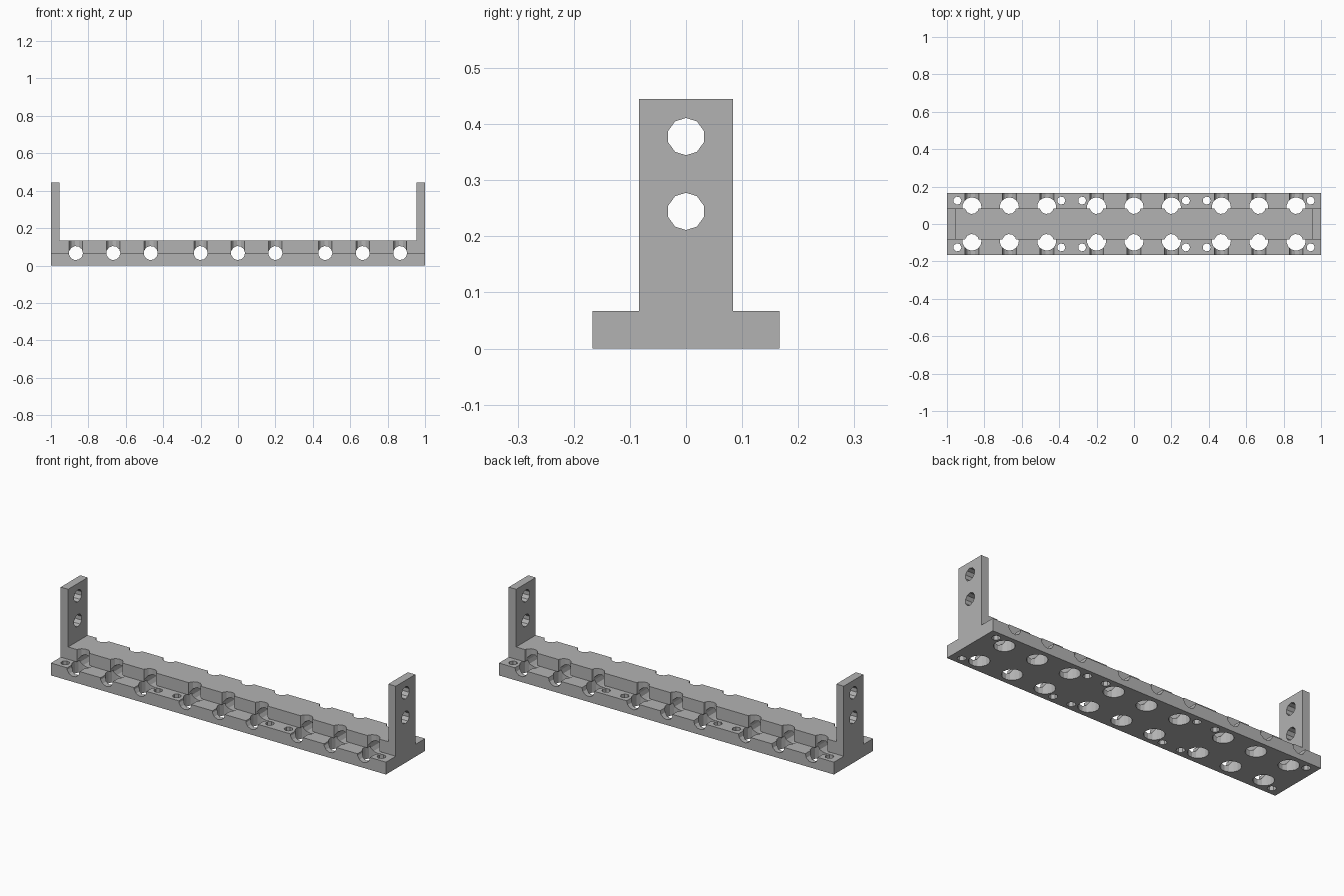
import bpy, bmesh
from math import cos, sin, tau, pi
from mathutils import Matrix

if "Cube" in bpy.data.objects:
    bpy.data.objects.remove(bpy.data.objects["Cube"], do_unlink=True)

U = 1 / 90  # one design unit; the bracket is 180 units long

grey = bpy.data.materials.new("plain grey")
grey.use_nodes = True
grey.diffuse_color = (0.45, 0.45, 0.45, 1)
grey.node_tree.nodes["Principled BSDF"].inputs["Base Color"].default_value = (0.45, 0.45, 0.45, 1)


def make_object(name, bm):
    bmesh.ops.recalc_face_normals(bm, faces=bm.faces)
    bmesh.ops.scale(bm, vec=(U, U, U), verts=bm.verts)
    mesh = bpy.data.meshes.new(name)
    bm.to_mesh(mesh)
    bm.free()
    mesh.materials.append(grey)
    obj = bpy.data.objects.new(name, mesh)
    bpy.context.collection.objects.link(obj)
    return obj


def add_prism(bm, points, start, end, turn=Matrix()):
    """Extrude a flat outline along z, then turn and place it."""
    face = bm.faces.new([bm.verts.new((x, y, start)) for x, y in points])
    side = bmesh.ops.extrude_face_region(bm, geom=[face])["geom"]
    top = [v for v in side if isinstance(v, bmesh.types.BMVert)]
    bmesh.ops.translate(bm, vec=(0, 0, end - start), verts=top)
    bmesh.ops.transform(bm, matrix=turn, verts=list(face.verts) + top)


def circle(radius, sides):
    return [(radius * cos(tau * i / sides), radius * sin(tau * i / sides)) for i in range(sides)]


def drills(name, radius, sides, start, end, places, turn=Matrix()):
    bm = bmesh.new()
    for place in places:
        add_prism(bm, circle(radius, sides), start, end, Matrix.Translation(place) @ turn)
    return make_object(name, bm)


def combine(target, tool, operation):
    mod = target.modifiers.new(tool.name, "BOOLEAN")
    mod.object, mod.operation, mod.solver = tool, operation, "EXACT"
    bpy.context.view_layer.objects.active = target
    bpy.ops.object.modifier_apply(modifier=mod.name)
    bpy.data.objects.remove(tool, do_unlink=True)


upright_turn = Matrix.Rotation(pi / 2, 4, "X")
sideways_turn = Matrix.Rotation(pi / 2, 4, "Y")

# Flat base plate
bm = bmesh.new()
add_prism(bm, [(-90, -15), (90, -15), (90, 15), (-90, 15)], 0, 6)
bracket = make_object("bracket", bm)

# Raised centre rib with an upright arm at each end
bm = bmesh.new()
half = [(90, 2), (90, 40), (86, 40), (86, 12)]
add_prism(bm, half + [(-x, z) for x, z in reversed(half)], -7.5, 7.5, upright_turn)
combine(bracket, make_object("rib_and_arms", bm), "UNION")

# Sockets in two rows, narrow in the rib and wide in the base
columns = [-78, -60, -42, -18, 0, 18, 42, 60, 78]
sockets = [(x, y, 0) for x in columns for y in (-8.2, 8.2)]
combine(bracket, drills("rib_sockets", 3.4, 11, 4, 20, sockets), "DIFFERENCE")
combine(bracket, drills("base_sockets", 4.6, 15, -5, 6, sockets), "DIFFERENCE")

# Channels running front to back
combine(bracket, drills("channels", 3.4, 11, -20, 20, [(x, 0, 6) for x in columns],
                        upright_turn), "DIFFERENCE")

# Small screw holes in the base
screws = [(s * x, y, 0) for x in (85, 35, 25) for s in (-1, 1) for y in (-11.25, 11.25)]
combine(bracket, drills("screw_holes", 2, 7, -5, 10, screws), "DIFFERENCE")

# Mounting holes through both arms
combine(bracket, drills("arm_holes", 3, 10, -100, 100, [(0, 0, 22), (0, 0, 34)],
                        sideways_turn), "DIFFERENCE")
